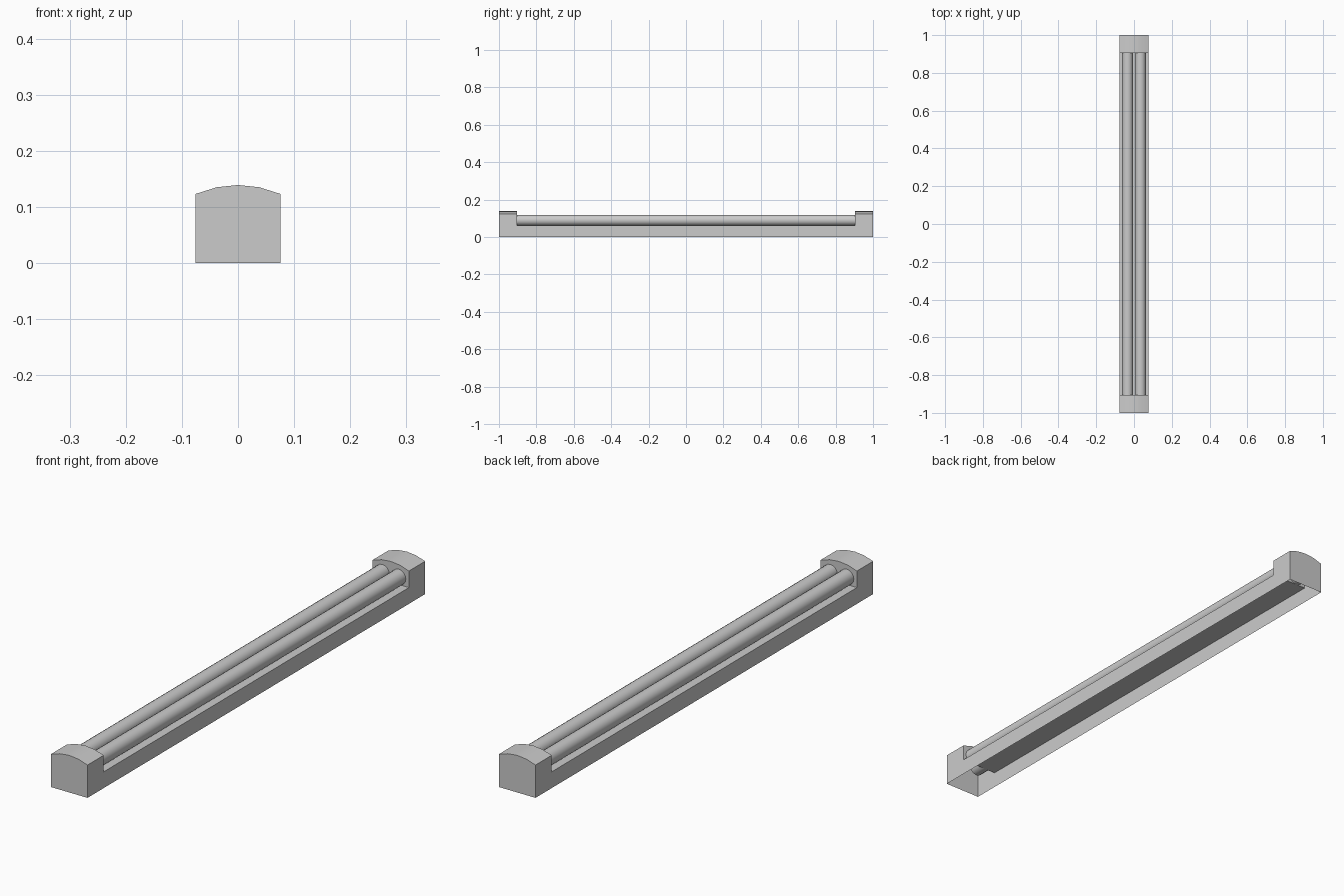
import bpy
import bmesh
import math

if "Cube" in bpy.data.objects:
    bpy.data.objects.remove(bpy.data.objects["Cube"])

W = 0.076        # half width
L = 1.0          # half length
C = 0.904        # where the end caps begin
H = 0.061        # height of the tray top
ARC = [(W, 0.123), (0.038, 0.135), (0.0, 0.139), (-0.038, 0.135), (-W, 0.123)]


def finish(bm, name, angle):
    bmesh.ops.remove_doubles(bm, verts=bm.verts, dist=0.0001)
    bmesh.ops.recalc_face_normals(bm, faces=bm.faces)
    mesh = bpy.data.meshes.new(name)
    bm.to_mesh(mesh)
    bm.free()
    ob = bpy.data.objects.new(name, mesh)
    bpy.context.collection.objects.link(ob)
    bpy.ops.object.select_all(action='DESELECT')
    ob.select_set(True)
    bpy.context.view_layer.objects.active = ob
    bpy.ops.object.shade_smooth_by_angle(angle=math.radians(angle))
    return ob


def face(bm, pts):
    return bm.faces.new([bm.verts.new(p) for p in pts])


def sheet(bm, profile, y0, y1):
    """Sweep an open x-z profile along y."""
    for (xa, za), (xb, zb) in zip(profile, profile[1:]):
        face(bm, [(xa, y0, za), (xb, y0, zb), (xb, y1, zb), (xa, y1, za)])


# Sheet housing, open underneath: tray between two domed end caps
bm = bmesh.new()
sheet(bm, [(W, 0), (W, H), (-W, H), (-W, 0)], -C, C)
for s in (-1, 1):
    sheet(bm, [(W, 0), (W, H)] + ARC + [(-W, H), (-W, 0)], s * C, s * L)
    # outer end wall and the inner wall above the tray
    face(bm, [(x, s * L, z) for x, z in [(W, 0), (W, H)] + ARC + [(-W, H), (-W, 0)]])
    face(bm, [(x, s * C, z) for x, z in [(W, H)] + ARC + [(-W, H)]])
finish(bm, "housing", 30)

# Twin light tubes, their ends plugged into the caps
for side, x in (("left", -0.034), ("right", 0.034)):
    bm = bmesh.new()
    bmesh.ops.create_cone(bm, cap_ends=True, segments=16, radius1=0.029,
                          radius2=0.029, depth=1.92)
    ob = finish(bm, side + "_tube", 40)
    ob.rotation_euler = (math.pi / 2, 0, 0)
    ob.location = (x, 0, 0.0895)
